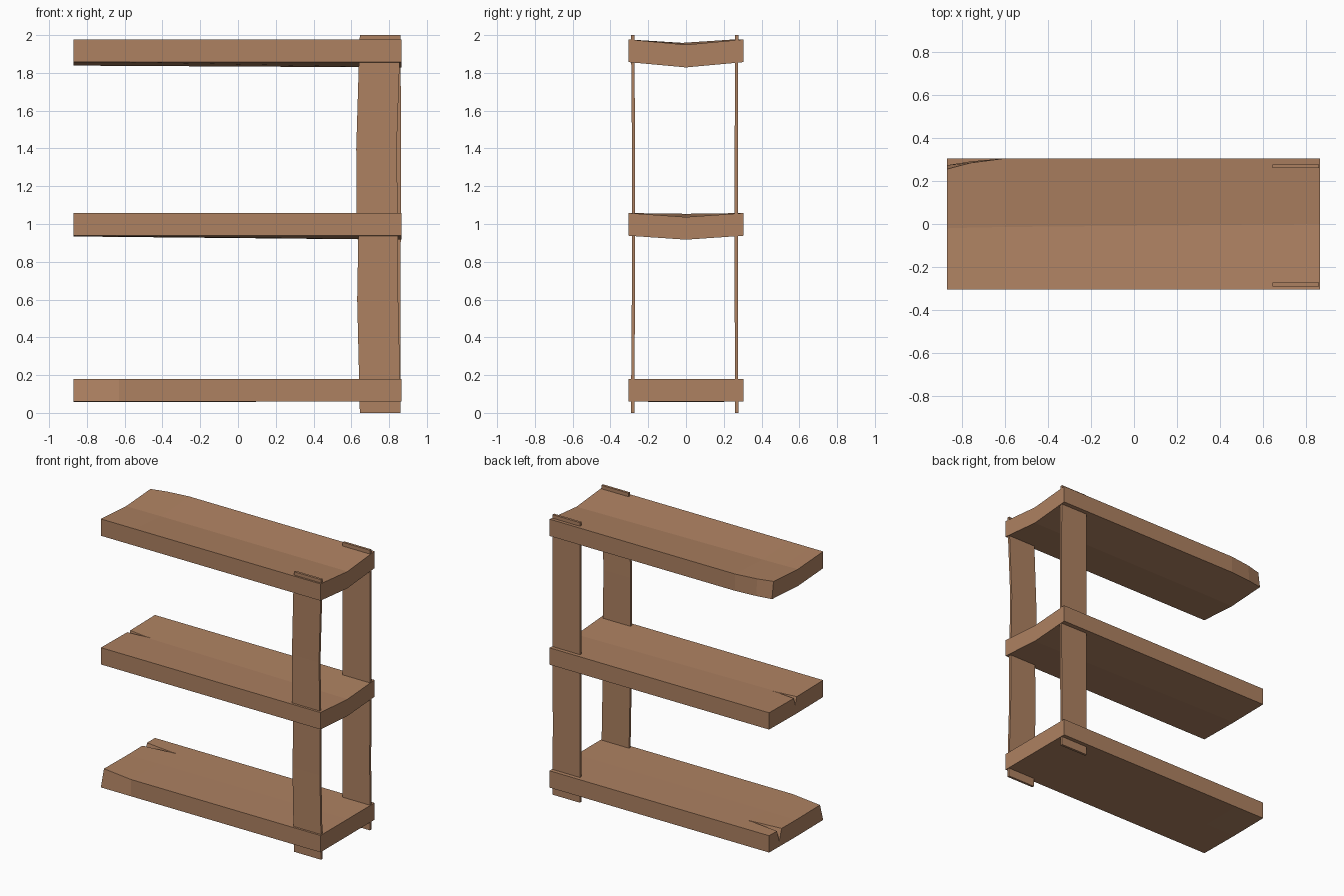
import bpy, bmesh

if "Cube" in bpy.data.objects:
    bpy.data.objects.remove(bpy.data.objects["Cube"])

wood = bpy.data.materials.new("warm wood")
wood.diffuse_color = (0.42, 0.22, 0.12, 1)
wood.use_nodes = True
wood.node_tree.nodes["Principled BSDF"].inputs["Base Color"].default_value = wood.diffuse_color


def loft(name, rings):
    """Join equal-sized cross-sections into one closed solid."""
    bm = bmesh.new()
    loops = [[bm.verts.new(p) for p in ring] for ring in rings]
    n = len(loops[0])
    for a, b in zip(loops, loops[1:]):
        for i in range(n):
            j = (i + 1) % n
            bm.faces.new((a[i], a[j], b[j], b[i]))
    bm.faces.new(loops[0])
    bm.faces.new(loops[-1])
    bmesh.ops.recalc_face_normals(bm, faces=bm.faces)
    mesh = bpy.data.meshes.new(name)
    bm.to_mesh(mesh)
    bm.free()
    mesh.materials.append(wood)
    obj = bpy.data.objects.new(name, mesh)
    bpy.context.collection.objects.link(obj)
    return obj


def shelf(name, z, stations):
    """Plank along x; each station: x, sag, crease y, and trims of the edges."""
    rings = []
    for x, sag, mid, front_trim, back_trim, back_low_trim in stations:
        t = z + 0.12
        rings.append([(x, -0.305, z), (x, mid, z - sag), (x, 0.305 - back_low_trim, z),
                      (x, 0.305 - back_trim, t), (x, mid, t - sag),
                      (x, -0.305 + front_trim, t)])
    return loft(name, rings)


def crack(obj, y, top, length, depth, half):
    """Cut a tapering split into the left end of a shelf."""
    tip, end, up = -0.87 + length, -0.89, top + 0.02
    cutter = loft("crack_cutter", [
        [(end, y - half, up), (end, y, top - depth), (end, y + half, up)],
        [(tip, y - 0.001, up), (tip, y, top - 0.002), (tip, y + 0.001, up)]])
    cutter.hide_render = True
    cutter.hide_viewport = True
    cut = obj.modifiers.new("crack", 'BOOLEAN')
    cut.operation = 'DIFFERENCE'
    cut.object = cutter
    cut.solver = 'EXACT'


# Shelves: the upper two sag into a shallow V
shelf("top_shelf", 1.857, [
    (-0.87, 0.018, -0.02, 0, 0.05, 0.032),
    (-0.76, 0.019, -0.017, 0, 0.021, 0.014),
    (-0.60, 0.020, -0.014, 0, 0, 0),
    (0.865, 0.028, 0.0, 0, 0, 0)])
middle = shelf("middle_shelf", 0.938, [
    (-0.87, 0.004, 0.0, 0, 0, 0),
    (0.865, 0.021, 0.0, 0, 0, 0)])
crack(middle, 0.01, 1.055, 0.18, 0.06, 0.025)
bottom = shelf("bottom_shelf", 0.06, [
    (-0.87, 0.003, 0.0, 0.035, 0, 0),
    (-0.63, 0.002, 0.0, 0, 0, 0),
    (0.865, 0.0, 0.0, 0, 0, 0)])
crack(bottom, 0.19, 0.18, 0.26, 0.09, 0.035)


# Posts: thin upright boards, the front one slightly bowed
def post(name, y, path):
    loft(name, [[(l, y + dy, z), (r, y + dy, z), (r, y + dy + 0.017, z), (l, y + dy + 0.017, z)]
                for z, l, r, dy in path])


post("front_post", -0.29, [
    (0, 0.645, 0.86, 0), (0.18, 0.641, 0.858, 0), (0.6, 0.631, 0.848, 0.003),
    (1.0, 0.638, 0.848, 0.004), (1.05, 0.627, 0.846, 0.004), (1.4, 0.626, 0.84, 0.004),
    (1.86, 0.64, 0.856, 0), (2, 0.645, 0.86, 0)])
post("back_post", 0.26, [
    (0, 0.645, 0.86, 0), (0.5, 0.645, 0.86, -0.002), (1.0, 0.645, 0.862, -0.003),
    (1.5, 0.645, 0.863, -0.002), (2, 0.645, 0.86, 0)])
